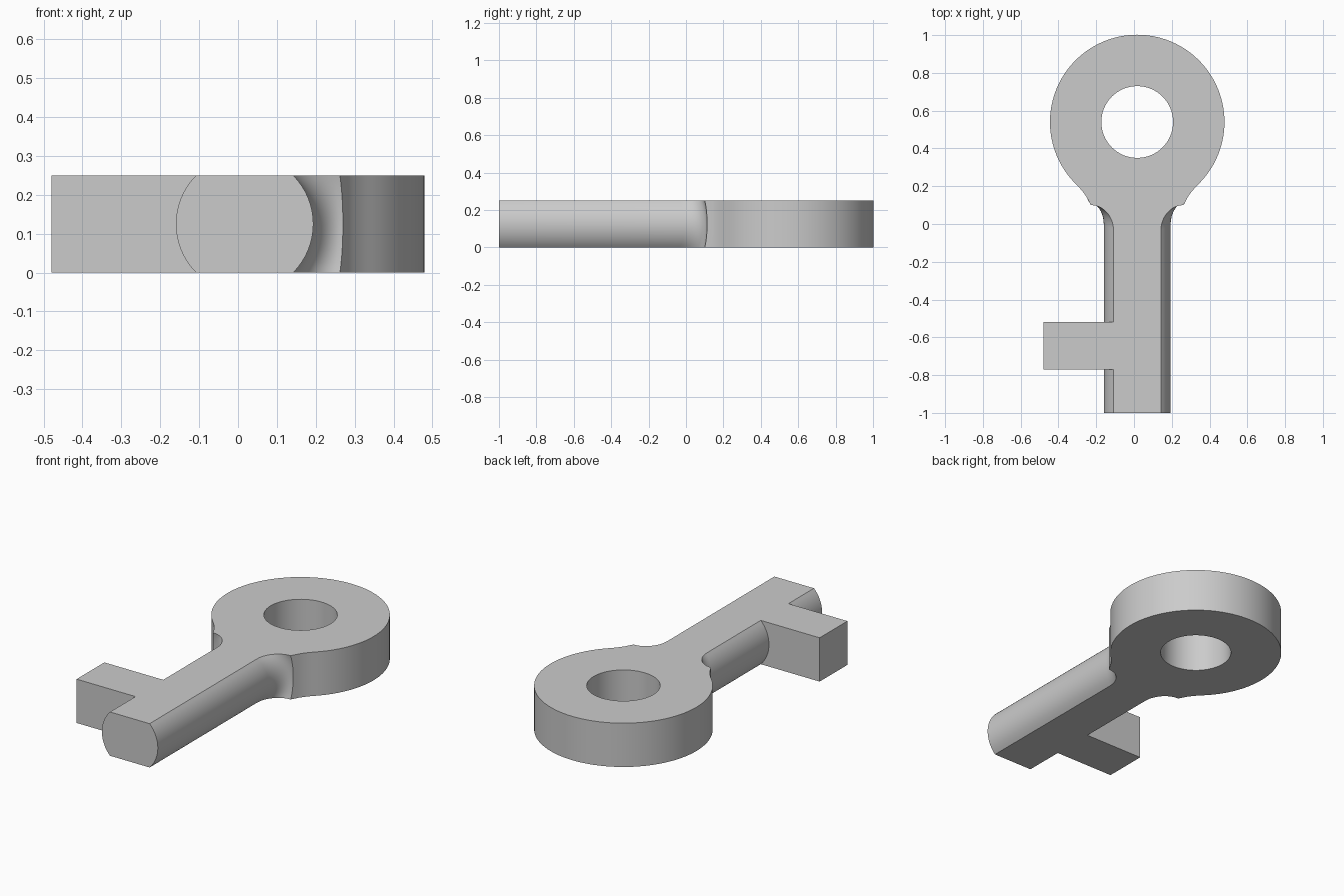
import bpy, bmesh
from math import sin, cos, pi, sqrt

if "Cube" in bpy.data.objects:
    bpy.data.objects.remove(bpy.data.objects["Cube"])

HEIGHT = 0.25
MID = HEIGHT / 2
AXIS_X = 0.017
SHAFT_R = MID * sqrt(2)
HEAD_Y, HEAD_R, HOLE_R = 0.54, 0.462, 0.19
LEVELS = 16

metal = bpy.data.materials.new("plain grey metal")
metal.use_nodes = True
GREY = (0.6, 0.6, 0.6, 1)
metal.diffuse_color = GREY
metal.node_tree.nodes["Principled BSDF"].inputs["Base Color"].default_value = GREY


def finish(name, bm):
    bmesh.ops.recalc_face_normals(bm, faces=bm.faces)
    mesh = bpy.data.meshes.new(name)
    bm.to_mesh(mesh)
    bm.free()
    mesh.materials.append(metal)
    obj = bpy.data.objects.new(name, mesh)
    bpy.context.collection.objects.link(obj)
    return obj


# Heights of the wall rows follow the round side of the shaft
angles = [-pi / 4 + pi / 2 * i / LEVELS for i in range(LEVELS + 1)]
heights = [MID + SHAFT_R * sin(a) for a in angles]
bulge = [(cos(a) - cos(pi / 4)) / (1 - cos(pi / 4)) for a in angles]


def straight(x, y):
    return [(x, y, z) for z in heights]


def shaft(y):
    return [(SHAFT_R * cos(a), y, z) for a, z in zip(angles, heights)]


def flare(t):
    column = []
    for a, z, w in zip(angles, heights, bulge):
        grow = 0.12 - 0.044 * w
        start = -0.035 + 0.03 * w
        end = 0.1 + 0.013 * w
        column.append((SHAFT_R * cos(a) + grow * (1 - cos(t * pi / 2)),
                       start + (end - start) * sin(t * pi / 2), z))
    return column


# Half outline: shaft, flared collar, concave neck, ring and hole
columns = [straight(0, -1), shaft(-1)]
columns += [flare(i / 12) for i in range(13)]
tangent = -pi * 0.25
join = (HEAD_R * cos(tangent), HEAD_Y + HEAD_R * sin(tangent))
for i in range(3, 9):
    t = i / 8
    x = 0.245 * (1 - t) ** 2 + 0.54 * t * (1 - t) + join[0] * t * t
    y = 0.1 * (1 - t) ** 2 + 0.316 * t * (1 - t) + join[1] * t * t
    columns.append(straight(x, y))
for i in range(1, 37):
    a = tangent + (pi / 2 - tangent) * i / 36
    columns.append(straight(HEAD_R * cos(a), HEAD_Y + HEAD_R * sin(a)))
seam = len(columns) - 1
for i in range(33):
    a = pi / 2 - pi * i / 32
    columns.append(straight(HOLE_R * cos(a), HEAD_Y + HOLE_R * sin(a)))

bm = bmesh.new()
rows = [[bm.verts.new(p) for p in column] for column in columns]
for n in range(len(rows) - 1):
    if n != seam:
        for k in range(LEVELS):
            bm.faces.new((rows[n][k], rows[n + 1][k], rows[n + 1][k + 1], rows[n][k + 1]))
bm.faces.new([r[-1] for r in rows])
bm.faces.new([r[0] for r in reversed(rows)])
key_body = finish("key_body", bm)
key_body.location.x = AXIS_X
mirror = key_body.modifiers.new("other half", "MIRROR")
mirror.use_clip = True
bpy.context.view_layer.objects.active = key_body
key_body.select_set(True)
bpy.ops.object.modifier_apply(modifier=mirror.name)
bpy.ops.object.shade_smooth_by_angle(angle=pi / 6)

# Square bit standing out from the shaft's right side
bm = bmesh.new()
bmesh.ops.create_cube(bm, size=1)
inner, outer, back, front = AXIS_X - MID, -0.48, -0.52, -0.77
for v in bm.verts:
    v.co = (inner if v.co.x > 0 else outer,
            back if v.co.y > 0 else front,
            HEIGHT if v.co.z > 0 else 0)
finish("key_bit", bm)
